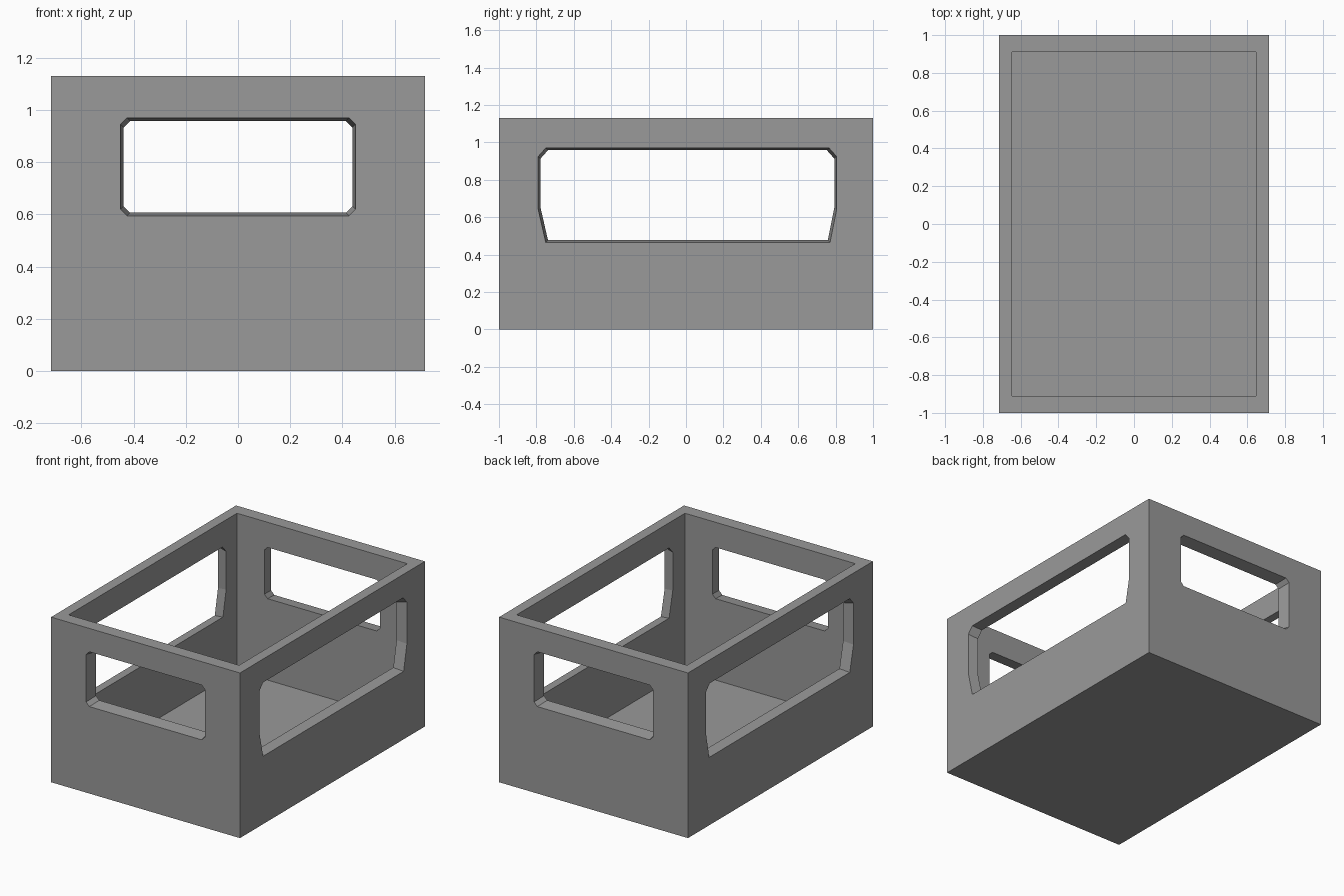
import bpy, bmesh
from mathutils import Matrix, Vector

cube = bpy.data.objects.get("Cube")
if cube:
    bpy.data.objects.remove(cube, do_unlink=True)

HALF_X, HALF_Y, HEIGHT = 0.715, 1.0, 1.13
WALL_X, WALL_Y, FLOOR = 0.07, 0.09, 0.05
INSET = 0.012   # window openings narrow slightly inwards
OVER = 0.02     # cutters reach past both wall surfaces

grey = bpy.data.materials.new("plain grey")
grey.use_nodes = True
colour = (0.32, 0.32, 0.32, 1)
grey.diffuse_color = colour
grey.node_tree.nodes["Principled BSDF"].inputs["Base Color"].default_value = colour


def add_object(name, bm):
    bmesh.ops.recalc_face_normals(bm, faces=bm.faces)
    mesh = bpy.data.meshes.new(name)
    bm.to_mesh(mesh)
    bm.free()
    mesh.materials.append(grey)
    obj = bpy.data.objects.new(name, mesh)
    bpy.context.collection.objects.link(obj)
    return obj


def open_box():
    """Solid block whose top face is inset and pushed down to the floor."""
    bm = bmesh.new()
    size = Matrix.Diagonal((2 * HALF_X, 2 * HALF_Y, HEIGHT, 1))
    bmesh.ops.create_cube(bm, size=1, matrix=Matrix.Translation((0, 0, HEIGHT / 2)) @ size)
    top = max(bm.faces, key=lambda f: f.calc_center_median().z)
    bmesh.ops.inset_individual(bm, faces=[top], thickness=WALL_X)
    for v in top.verts:
        v.co.x = (HALF_X - WALL_X) * (1 if v.co.x > 0 else -1)
        v.co.y = (HALF_Y - WALL_Y) * (1 if v.co.y > 0 else -1)
    well = bmesh.ops.extrude_discrete_faces(bm, faces=[top])["faces"][0]
    for v in well.verts:
        v.co.z = FLOOR
    return add_object("open_box", bm)


def window_cutter(name, profile, wall, place):
    """Tapered prism through one wall; place maps (along, depth, z) to a point."""
    us, zs = zip(*profile)
    mid_u, mid_z = (min(us) + max(us)) / 2, (min(zs) + max(zs)) / 2
    bm = bmesh.new()
    rings = []
    for depth in (-OVER, wall + OVER):
        shrink = INSET * depth / wall
        ring = []
        for u, z in profile:
            u -= shrink if u > mid_u else -shrink
            z -= shrink if z > mid_z else -shrink
            ring.append(bm.verts.new(place(u, depth, z)))
        rings.append(ring)
        bm.faces.new(ring)
    count = len(profile)
    for i in range(count):
        j = (i + 1) % count
        bm.faces.new((rings[0][i], rings[0][j], rings[1][j], rings[1][i]))
    cutter = add_object(name, bm)
    cutter.hide_render = True
    return cutter


# Window outlines as (along wall, height)
end_window = [(-0.45, 0.62), (-0.45, 0.945), (-0.425, 0.97), (0.425, 0.97),
              (0.45, 0.945), (0.45, 0.62), (0.425, 0.595), (-0.425, 0.595)]
side_window = [(-0.79, 0.64), (-0.79, 0.925), (-0.75, 0.97), (0.765, 0.97),
               (0.805, 0.925), (0.805, 0.64), (0.77, 0.465), (-0.75, 0.465)]

box = open_box()
cutters = []
for s in (-1, 1):
    cutters.append(window_cutter("end_window_cutter", end_window, WALL_Y,
                                 lambda u, d, z: Vector((u, s * (HALF_Y - d), z))))
    cutters.append(window_cutter("side_window_cutter", side_window, WALL_X,
                                 lambda u, d, z: Vector((s * (HALF_X - d), u, z))))

# Cut the four windows, bake the result and discard the cutters
for cutter in cutters:
    cut = box.modifiers.new("window", 'BOOLEAN')
    cut.operation = 'DIFFERENCE'
    cut.solver = 'EXACT'
    cut.object = cutter
bpy.context.view_layer.update()
baked = bpy.data.meshes.new_from_object(box.evaluated_get(bpy.context.evaluated_depsgraph_get()))
box.modifiers.clear()
box.data = baked
for cutter in cutters:
    bpy.data.objects.remove(cutter, do_unlink=True)
